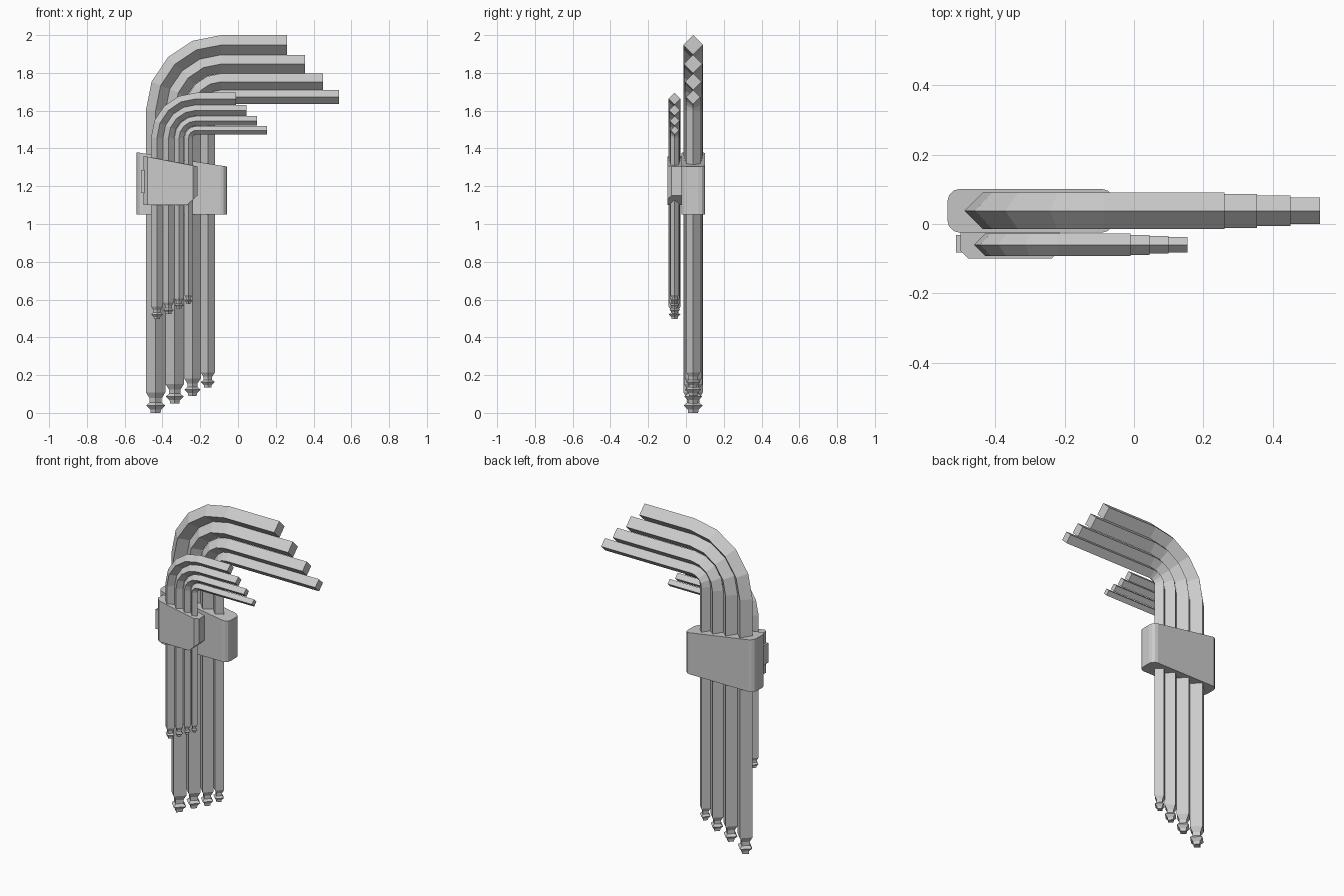
import bpy, bmesh
from math import sin, cos, pi
from mathutils import Vector

cube = bpy.data.objects.get("Cube")
if cube:
    bpy.data.objects.remove(cube, do_unlink=True)

steel = bpy.data.materials.new("grey steel")
steel.use_nodes = True
GREY = (0.6, 0.6, 0.6, 1)
steel.diffuse_color = GREY
steel.node_tree.nodes["Principled BSDF"].inputs["Base Color"].default_value = GREY

Y = Vector((0, 1, 0))


def finish(bm, name):
    bmesh.ops.recalc_face_normals(bm, faces=bm.faces)
    mesh = bpy.data.meshes.new(name)
    bm.to_mesh(mesh)
    bm.free()
    mesh.materials.append(steel)
    obj = bpy.data.objects.new(name, mesh)
    bpy.context.collection.objects.link(obj)
    return obj


# Ball tip profile: (height, radius) as multiples of the key radius
TIP = [(0, .5), (.35, .55), (.75, .97), (1.05, .62), (1.5, .62), (2.1, 1)]


def hex_key(name, y, centre, bend, r, bottom, end):
    """Square bar swept up the shaft, round the bend and out along the arm."""
    cx, cz = centre
    left, up = Vector((-1, 0, 0)), Vector((0, 0, 1))
    stations = [(Vector((cx - bend, y, bottom + h * r)), left, r * k) for h, k in TIP]
    for i in range(5):
        a = i * pi / 8
        n = Vector((-cos(a), 0, sin(a)))
        stations.append((Vector((cx, y, cz)) + n * bend, n, r))
    stations.append((Vector((end, y, cz + bend)), up, r))

    bm = bmesh.new()
    rings = [[bm.verts.new(p + d * k) for d in (n, Y, -n, -Y)] for p, n, k in stations]
    for a, b in zip(rings, rings[1:]):
        for i in range(4):
            j = (i + 1) % 4
            bm.faces.new((a[i], a[j], b[j], b[i]))
    bm.faces.new(rings[0])
    bm.faces.new(rings[-1])
    return finish(bm, name)


def clip_block(name, profile, y0, y1, bevel=0, segments=1, pick=None):
    """Front outline extruded in depth, with chosen upright corners rounded."""
    bm = bmesh.new()
    face = bm.faces.new([bm.verts.new((x, y0, z)) for x, z in profile])
    new = bmesh.ops.extrude_face_region(bm, geom=[face])["geom"]
    moved = [v for v in new if isinstance(v, bmesh.types.BMVert)]
    bmesh.ops.translate(bm, verts=moved, vec=(0, y1 - y0, 0))
    if bevel:
        edges = [e for e in bm.edges
                 if abs(e.verts[0].co.x - e.verts[1].co.x) < .001
                 and abs(e.verts[0].co.y - e.verts[1].co.y) < .001
                 and (pick is None or pick(e.verts[0].co))]
        bmesh.ops.bevel(bm, geom=edges, offset=bevel, offset_type='OFFSET',
                        segments=segments, profile=.5, affect='EDGES')
    return finish(bm, name)


# Large keys: bend radius, bar radius, tip height, arm end
large = [(.348, .052, 0, .26), (.247, .049, .05, .354),
         (.153, .044, .09, .45), (.072, .038, .135, .535)]
for i, spec in enumerate(large, 1):
    hex_key(f"large_key_{i}", .038, (-.088, 1.6), *spec)

# Small keys nested in front
small = [(.208, .032, .497, -.01), (.147, .029, .524, .045),
         (.091, .0255, .553, .1), (.041, .0225, .577, .154)]
for i, spec in enumerate(small, 1):
    hex_key(f"small_key_{i}", -.06, (-.221, 1.455), *spec)

# Large holder with sloping top and rounded ends
clip_block("large_holder",
           [(-.537, 1.05), (-.058, 1.05), (-.058, 1.304), (-.537, 1.38)],
           -.025, .101, .035, 3)

# Small holder with chamfered front corners and a clipped lower corner
clip_block("small_holder",
           [(-.5, 1.1), (-.27, 1.1), (-.215, 1.15), (-.215, 1.305), (-.5, 1.36)],
           -.099, -.025, .022, 1, lambda co: co.y < -.06)

# Side latch on the small holder
clip_block("latch_tab",
           [(-.513, 1.165), (-.48, 1.165), (-.48, 1.287), (-.513, 1.287)],
           -.082, -.032)
